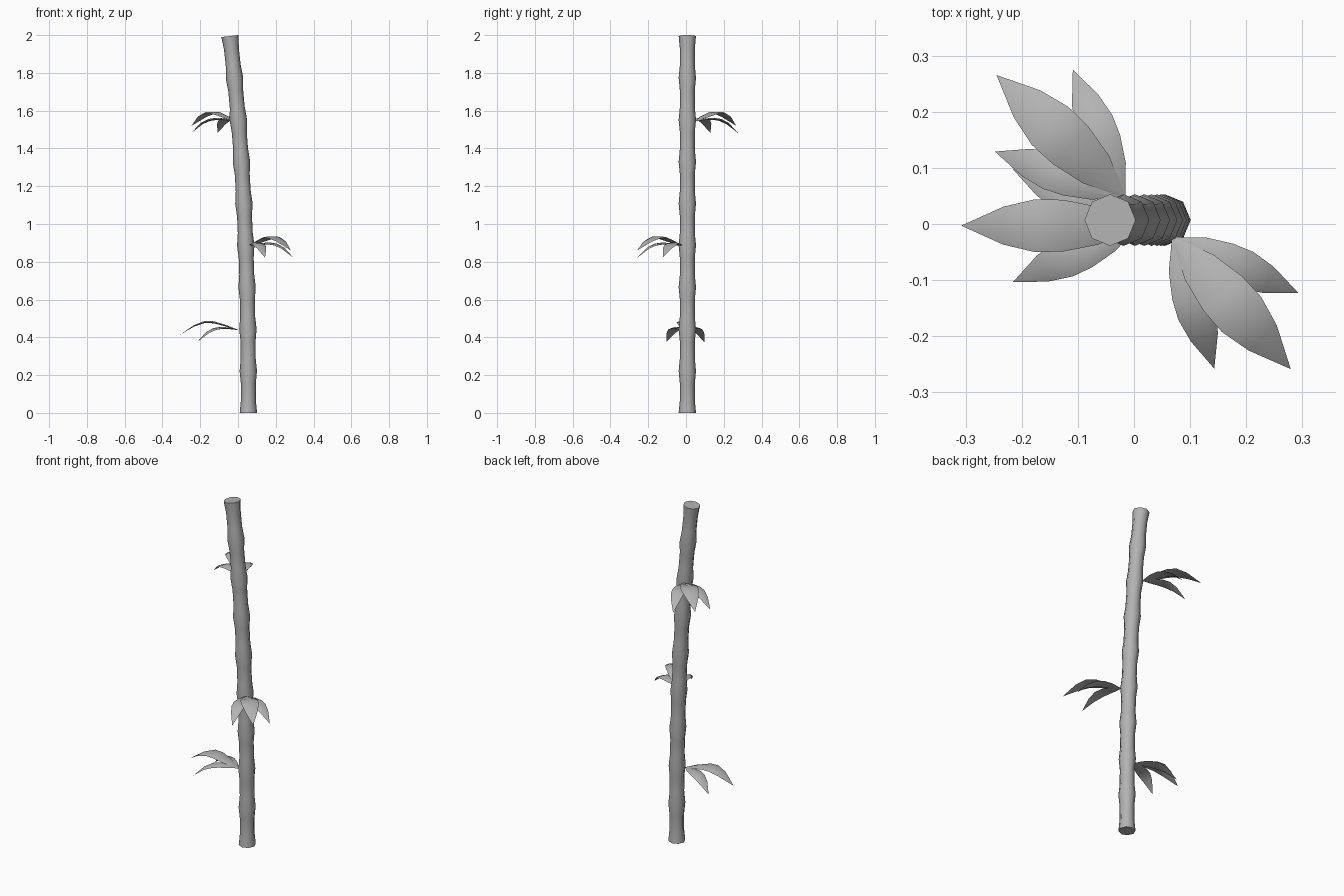
import bpy, bmesh, math
from mathutils import Matrix, Vector

cube = bpy.data.objects.get("Cube")
if cube:
    bpy.data.objects.remove(cube)

grey = bpy.data.materials.new("plain grey")
grey.use_nodes = True
grey.diffuse_color = (0.45, 0.45, 0.45, 1)
grey.node_tree.nodes["Principled BSDF"].inputs["Base Color"].default_value = (0.45, 0.45, 0.45, 1)


def loft(name, rings, smooth_angle, matrix=Matrix()):
    """Skin a list of closed point rings, cap both ends and smooth the result."""
    bm = bmesh.new()
    loops = [[bm.verts.new(p) for p in ring] for ring in rings]
    n = len(loops[0])
    for a, b in zip(loops, loops[1:]):
        for i in range(n):
            j = (i + 1) % n
            bm.faces.new((a[i], a[j], b[j], b[i]))
    bm.faces.new(loops[0][::-1])
    bm.faces.new(loops[-1])
    bmesh.ops.remove_doubles(bm, verts=bm.verts, dist=0.0001)
    bmesh.ops.recalc_face_normals(bm, faces=bm.faces)
    mesh = bpy.data.meshes.new(name)
    bm.to_mesh(mesh)
    bm.free()
    mesh.materials.append(grey)
    obj = bpy.data.objects.new(name, mesh)
    obj.matrix_world = matrix
    bpy.context.collection.objects.link(obj)
    bpy.ops.object.select_all(action='DESELECT')
    obj.select_set(True)
    bpy.context.view_layer.objects.active = obj
    bpy.ops.object.shade_smooth_by_angle(angle=math.radians(smooth_angle))
    return obj


# Stalk: eight-sided cane, swollen at each joint and bending towards the top
SEGMENTS = 9
HEIGHT = 1.995
STALK_Y = 0.007


def stalk_x(z):
    return 0.055 - 0.0186 * z ** 2.4


stations = [(s + f, r) for s in range(SEGMENTS)
            for f, r in ((0, 0.046), (0.3, 0.0395), (0.7, 0.0395))]
stations.append((SEGMENTS, 0.046))
stalk_rings = []
for s, r in stations:
    z = HEIGHT * s / SEGMENTS
    tilt = math.atan(0.0186 * 2.4 * z ** 1.4)
    ring = []
    for i in range(8):
        a = i * math.pi / 4
        x = r * math.cos(a)
        ring.append((stalk_x(z) + x * math.cos(tilt), STALK_Y + r * math.sin(a),
                     z + x * math.sin(tilt)))
    stalk_rings.append(ring)
loft("stalk", stalk_rings, 50)

# Leaves: lens-shaped section carried along an arching, drooping midrib
ALONG = (0, 0.22, 0.42, 0.58, 0.76, 1)
WIDTH = (0.08, 0.72, 0.98, 1, 0.72, 0)
MAIN_RISE = (0, 0.022, 0.040, 0.042, 0.022, -0.025)
SIDE_RISE = (0, 0.008, 0.010, 0.004, -0.015, -0.063)
SECTION = ((-1, 0), (-0.5, 0.007), (0.5, 0.007), (1, 0), (0, -0.004))


def leaf(name, length, half_width, rise, matrix):
    rings = [[(t * length, u * w * half_width, h + v * w) for u, v in SECTION]
             for t, w, h in zip(ALONG, WIDTH, rise)]
    loft(name, rings, 35, matrix)


# Three sprigs, each with one long leaf between two shorter ones
SPRIGS = (("lower", (0.005, -0.003, 0.438), 180),
          ("middle", (0.07, -0.026, 0.885), -48),
          ("upper", (-0.018, 0.05, 1.545), 136.5))
for level, base, heading in SPRIGS:
    place = Matrix.Translation(Vector(base))
    for part, turn in (("long", 0), ("left", 24.5), ("right", -24.5)):
        spin = place @ Matrix.Rotation(math.radians(heading + turn), 4, 'Z')
        if turn:
            leaf(f"{level}_{part}_leaf", 0.243, 0.035, SIDE_RISE, spin)
        else:
            leaf(f"{level}_{part}_leaf", 0.313, 0.047, MAIN_RISE, spin)
